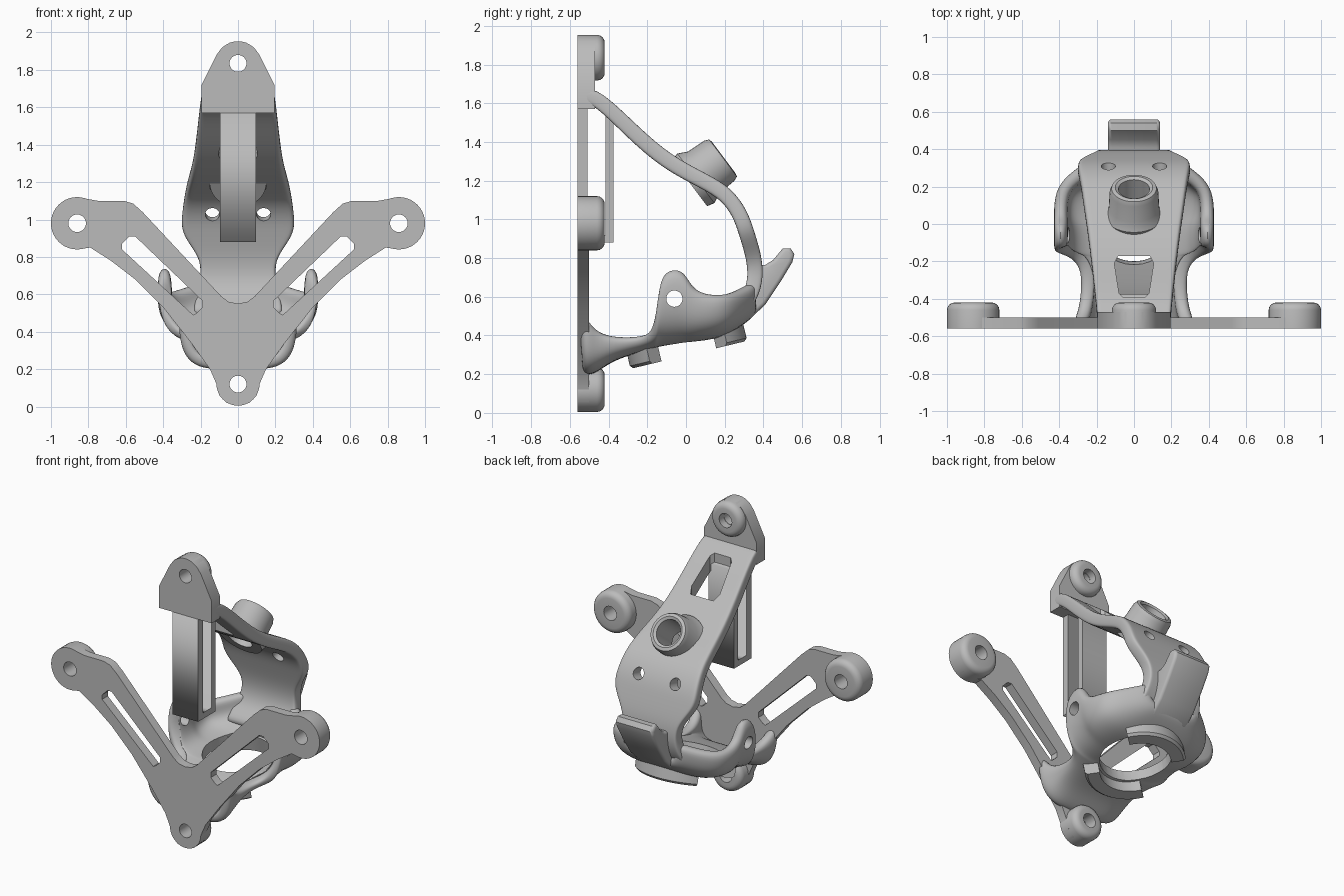
import bpy, bmesh, math
from mathutils import Vector

cube = bpy.data.objects.get("Cube")
if cube:
    bpy.data.objects.remove(cube, do_unlink=True)

grey = bpy.data.materials.new("plain_grey")
grey.use_nodes = True
grey.diffuse_color = (0.5, 0.5, 0.5, 1)
grey.node_tree.nodes["Principled BSDF"].inputs["Base Color"].default_value = grey.diffuse_color

FRONT = -0.56
FACING_FRONT = (math.pi / 2, 0, 0)
FACING_SIDE = (math.pi / 2, 0, math.pi / 2)


def activate(ob):
    bpy.ops.object.select_all(action='DESELECT')
    ob.select_set(True)
    bpy.context.view_layer.objects.active = ob


def mesh_object(name, bm):
    bmesh.ops.remove_doubles(bm, verts=bm.verts, dist=0.0001)
    bmesh.ops.recalc_face_normals(bm, faces=bm.faces)
    mesh = bpy.data.meshes.new(name)
    bm.to_mesh(mesh)
    bm.free()
    mesh.materials.append(grey)
    ob = bpy.data.objects.new(name, mesh)
    bpy.context.collection.objects.link(ob)
    return ob


def smooth(ob, angle=35):
    activate(ob)
    bpy.ops.object.shade_smooth_by_angle(angle=math.radians(angle))


def apply_modifier(ob, kind, **settings):
    mod = ob.modifiers.new(kind, kind)
    for key, value in settings.items():
        setattr(mod, key, value)
    activate(ob)
    bpy.ops.object.modifier_apply(modifier=mod.name)


def circle(x, y, r, n=32):
    return [(x + r * math.cos(math.tau * i / n), y + r * math.sin(math.tau * i / n)) for i in range(n)]


def mirrored(half):
    return half + [(-x, y) for x, y in reversed(half) if x > 0]


def flip(loop):
    return [(-x, y) for x, y in reversed(loop)]


def plate(name, loops, depth, location, rotation=(0, 0, 0)):
    """Extrude an outline, with inner loops as holes, centred on its depth."""
    curve = bpy.data.curves.new(name, 'CURVE')
    curve.dimensions = '2D'
    curve.fill_mode = 'BOTH'
    curve.extrude = depth / 2
    for loop in loops:
        spline = curve.splines.new('POLY')
        spline.points.add(len(loop) - 1)
        for point, (x, y) in zip(spline.points, loop):
            point.co = (x, y, 0, 1)
        spline.use_cyclic_u = True
    source = bpy.data.objects.new(name + "_outline", curve)
    bpy.context.collection.objects.link(source)
    depsgraph = bpy.context.evaluated_depsgraph_get()
    mesh = bpy.data.meshes.new_from_object(source.evaluated_get(depsgraph))
    bm = bmesh.new()
    bm.from_mesh(mesh)
    bpy.data.objects.remove(source, do_unlink=True)
    ob = mesh_object(name, bm)
    ob.location, ob.rotation_euler = location, rotation
    return ob


def lathe(name, profile, location, axis, start=0, sweep=math.tau, steps=40):
    """Revolve a closed (radius, height) profile about an axis."""
    bm = bmesh.new()
    full = sweep >= math.tau
    rings = []
    for i in range(steps if full else steps + 1):
        a = start + sweep * i / steps
        rings.append([bm.verts.new((r * math.cos(a), r * math.sin(a), h)) for r, h in profile])
    n = len(profile)
    for i in range(steps):
        p, q = rings[i], rings[(i + 1) % len(rings)]
        for j in range(n):
            k = (j + 1) % n
            bm.faces.new((p[j], p[k], q[k], q[j]))
    if not full:
        bm.faces.new(rings[0])
        bm.faces.new(rings[-1])
    ob = mesh_object(name, bm)
    ob.rotation_mode = 'QUATERNION'
    ob.rotation_quaternion = Vector((0, 0, 1)).rotation_difference(Vector(axis).normalized())
    ob.location = location
    return ob


def skin(name, rows, thickness, offset):
    """Loft rows of points into a rounded, thickened sheet."""
    bm = bmesh.new()
    grid = [[bm.verts.new(p) for p in row] for row in rows]
    for a, b in zip(grid, grid[1:]):
        for j in range(len(a) - 1):
            bm.faces.new((a[j], a[j + 1], b[j + 1], b[j]))
    mesh = bpy.data.meshes.new(name)
    bm.to_mesh(mesh)
    bm.free()
    mesh.materials.append(grey)
    ob = bpy.data.objects.new(name, mesh)
    bpy.context.collection.objects.link(ob)
    apply_modifier(ob, 'SOLIDIFY', thickness=thickness, offset=offset)
    apply_modifier(ob, 'SUBSURF', levels=2)
    return ob


def cut(ob, cutter):
    cutter.hide_render = True
    bpy.context.view_layer.update()
    apply_modifier(ob, 'BOOLEAN', object=cutter, operation='DIFFERENCE', solver='EXACT')
    bpy.data.objects.remove(cutter, do_unlink=True)


def drill(ob, radius, centre, axis, reach):
    bm = bmesh.new()
    bmesh.ops.create_cone(bm, cap_ends=True, segments=32, radius1=radius, radius2=radius, depth=reach)
    cutter = mesh_object("drill", bm)
    cutter.rotation_mode = 'QUATERNION'
    cutter.rotation_quaternion = Vector((0, 0, 1)).rotation_difference(Vector(axis).normalized())
    cutter.location = centre
    cut(ob, cutter)


# V-shaped front plate with a slot in each arm
half = [(0, 0.005), (0.06, 0.02), (0.1, 0.06), (0.115, 0.12), (0.15, 0.2), (0.25, 0.34), (0.4, 0.53),
        (0.55, 0.68), (0.68, 0.78), (0.79, 0.85), (0.86, 0.84), (0.93, 0.858), (0.98, 0.91), (1, 0.98),
        (0.98, 1.05), (0.93, 1.1), (0.86, 1.12), (0.75, 1.1), (0.61, 1.1), (0.56, 1.085), (0.51, 1.04),
        (0.09, 0.59), (0.05, 0.56), (0, 0.55)]
slot = [(0.24, 0.49), (0.62, 0.84), (0.62, 0.87), (0.58, 0.91), (0.55, 0.91), (0.19, 0.565), (0.19, 0.53), (0.22, 0.5)]
holes = [circle(0, 0.12, 0.045), circle(0.86, 0.98, 0.05), circle(-0.86, 0.98, 0.05)]
smooth(plate("front_plate", [mirrored(half), slot, flip(slot)] + holes, 0.06, (0, FRONT + 0.03, 0), FACING_FRONT))

# Upper mounting plate
half = [(0, 1.57), (0.195, 1.57), (0.195, 1.72), (0.115, 1.88), (0.085, 1.92), (0.045, 1.945), (0, 1.953)]
smooth(plate("top_plate", [mirrored(half), circle(0, 1.835, 0.045)], 0.09, (0, FRONT + 0.045, 0), FACING_FRONT))

# Rounded screw bosses
for name, x, z, r in (("left_boss", 0.86, 0.98, 0.14), ("right_boss", -0.86, 0.98, 0.14),
                      ("bottom_boss", 0, 0.12, 0.115), ("top_boss", 0, 1.835, 0.118)):
    rim = [(r - 0.04 + 0.04 * math.cos(t), 0.1 + 0.04 * math.sin(t)) for t in (0, 0.4, 0.8, 1.2, math.pi / 2)]
    smooth(lathe(name, [(0.047, 0), (r, 0)] + rim + [(0.047, 0.14)], (x, FRONT, z), (0, 1, 0)))

# Hanging clip: one folded strip seen from the side
clip = [(FRONT, 0.88), (-0.375, 0.88), (-0.375, 1.54), (-0.415, 1.57), (-0.415, 0.92), (-0.51, 0.92),
        (-0.51, 1.59), (FRONT, 1.59)]
plate("hanging_clip", [clip], 0.19, (0, 0, 0), FACING_SIDE)

# Curved arm: (y, z, half width) down its length
path = [(-0.54, 1.64, 0.195), (-0.46, 1.635, 0.2), (-0.28, 1.455, 0.22), (-0.1, 1.295, 0.24), (0.1, 1.195, 0.27),
        (0.21, 1.13, 0.285), (0.28, 1.03, 0.3), (0.31, 0.94, 0.305), (0.335, 0.86, 0.25), (0.355, 0.78, 0.2),
        (0.36, 0.68, 0.2), (0.32, 0.57, 0.23), (0.22, 0.49, 0.24)]
across = (-1, -0.92, -0.5, 0, 0.5, 0.92, 1)
arm = skin("arm", [[(w * c, y, z) for c in across] for y, z, w in path], 0.08, 0)
window = [(0.06, -0.39), (0.08, -0.37), (0.105, -0.21), (0.085, -0.17)]
cut(arm, plate("window", [window + flip(window)], 0.6, (0, 0, 1.42)))
tube_axis = (0, 0.8, 0.6)
drill(arm, 0.085, (0, 0.09, 1.24), tube_axis, 0.4)
for side in (-1, 1):
    drill(arm, 0.038, (0.137 * side, 0.28, 1.04), (0, 1, 0.25), 0.3)
smooth(arm)

# Tube standing on the arm
tube = [(0.083, -0.02), (0.15, -0.02), (0.16, 0.02), (0.135, 0.07), (0.13, 0.17), (0.12, 0.195), (0.1, 0.2), (0.083, 0.19)]
smooth(lathe("arm_tube", tube, (0, 0.035, 1.2), tube_axis))

# Cradle: (y, half width, bottom, rim) from the plate to the back
stations = [(-0.53, 0.33, 0.19, 0.55), (-0.47, 0.3, 0.2, 0.43), (-0.38, 0.285, 0.27, 0.39), (-0.25, 0.28, 0.31, 0.39),
            (-0.18, 0.33, 0.33, 0.42), (-0.155, 0.41, 0.335, 0.56), (-0.14, 0.43, 0.34, 0.7), (-0.08, 0.43, 0.345, 0.75),
            (-0.01, 0.43, 0.355, 0.74), (0.03, 0.43, 0.36, 0.65), (0.1, 0.43, 0.37, 0.615), (0.19, 0.415, 0.39, 0.61),
            (0.26, 0.36, 0.43, 0.62), (0.33, 0.26, 0.48, 0.65), (0.38, 0.18, 0.53, 0.68)]
section = [(1, 1), (1, 0.6), (0.92, 0.25), (0.68, 0.03), (0.3, 0)]
section += flip(section)
cradle = skin("cradle", [[(w * u, y, b + (t - b) * v) for u, v in section] for y, w, b, t in stations], 0.075, -1)
ring_axis = (0, -0.24, 1)
drill(cradle, 0.22, (0, 0.015, 0.37), ring_axis, 0.3)
drill(cradle, 0.042, (0, -0.06, 0.59), (1, 0, 0), 1.2)
smooth(cradle)

# Two curved lips around the opening below the cradle
lip = [(0.22, 0), (0.295, 0), (0.31, 0.015), (0.31, 0.11), (0.22, 0.11)]
for name, middle in (("front_lip", -math.pi / 2), ("back_lip", math.pi / 2)):
    smooth(lathe(name, lip, (0, 0.015, 0.3), ring_axis, middle - 0.85, 1.7, 20))

# Rounded hook at the back
hook_side = [(0.26, 0.5), (0.32, 0.475), (0.41, 0.56), (0.49, 0.68), (0.55, 0.78), (0.56, 0.82), (0.54, 0.85),
             (0.5, 0.85), (0.45, 0.79), (0.41, 0.765), (0.35, 0.76), (0.32, 0.62)]
hook = plate("back_hook", [hook_side], 0.28, (0, 0, 0), FACING_SIDE)
apply_modifier(hook, 'BEVEL', width=0.035, segments=3, limit_method='ANGLE', angle_limit=math.radians(60))
smooth(hook, 45)
